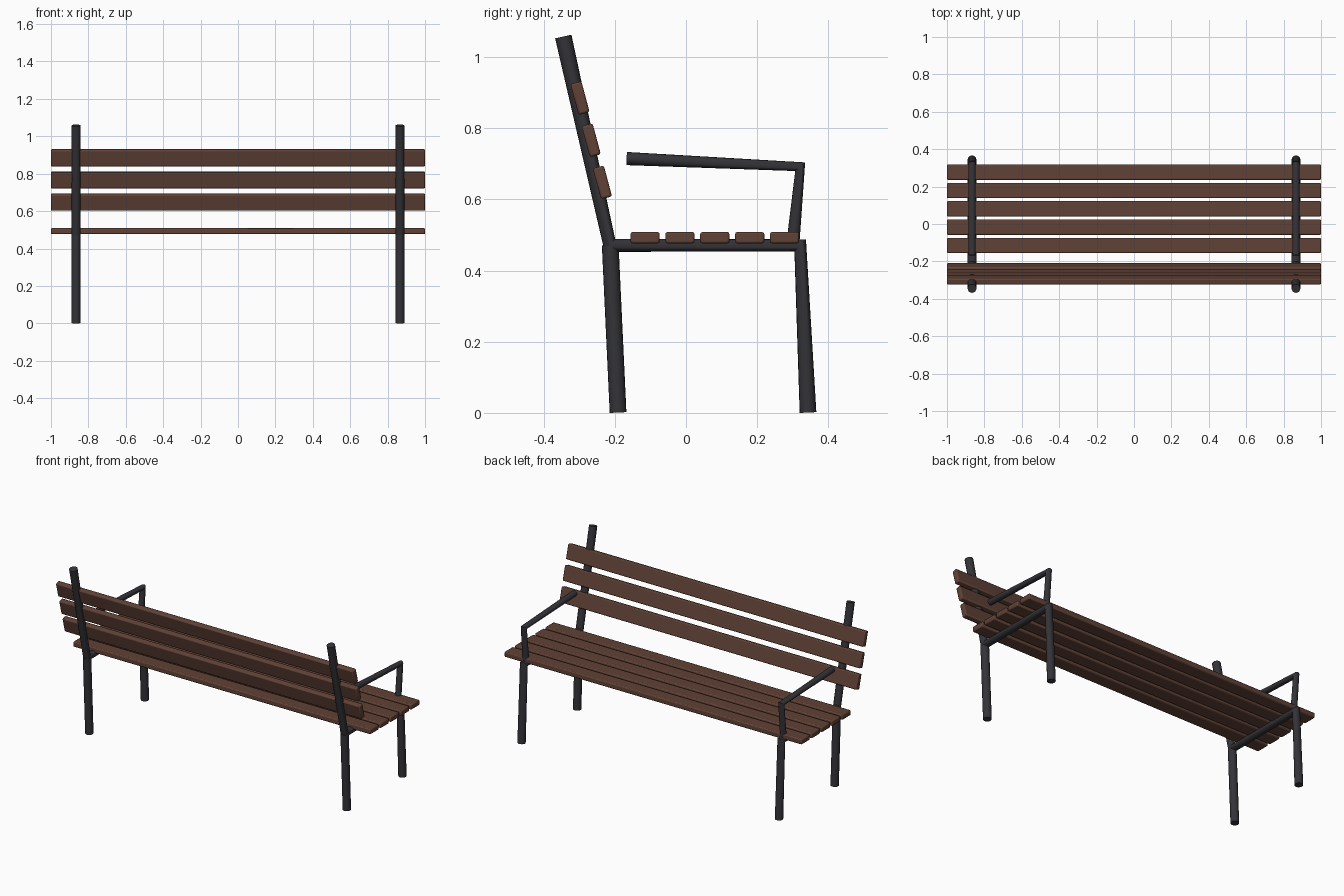
import bpy
from math import radians

cube = bpy.data.objects.get("Cube")
if cube:
    bpy.data.objects.remove(cube, do_unlink=True)


def material(name, colour):
    mat = bpy.data.materials.new(name)
    mat.use_nodes = True
    mat.diffuse_color = (*colour, 1)
    mat.node_tree.nodes["Principled BSDF"].inputs["Base Color"].default_value = (*colour, 1)
    return mat


WOOD = material("brown wood", (0.117, 0.054, 0.037))
METAL = material("dark metal", (0.034, 0.034, 0.040))


def finish(obj, mat, angle):
    obj.data.materials.clear()
    obj.data.materials.append(mat)
    bpy.ops.object.select_all(action="DESELECT")
    obj.select_set(True)
    bpy.context.view_layer.objects.active = obj
    bpy.ops.object.shade_smooth_by_angle(angle=radians(angle))


def tube(name, x, path, radius):
    """Bent tube through (y, z) points in the plane at x."""
    curve = bpy.data.curves.new(name + "_path", "CURVE")
    curve.dimensions = "3D"
    curve.bevel_depth = radius
    curve.bevel_resolution = 6
    curve.use_fill_caps = True
    spline = curve.splines.new("POLY")
    spline.points.add(len(path) - 1)
    for point, (y, z) in zip(spline.points, path):
        point.co = (x, y, z, 1)
    helper = bpy.data.objects.new(name + "_path", curve)
    bpy.context.collection.objects.link(helper)
    bpy.context.view_layer.update()
    mesh = bpy.data.meshes.new_from_object(
        helper.evaluated_get(bpy.context.evaluated_depsgraph_get()))
    bpy.data.objects.remove(helper, do_unlink=True)
    obj = bpy.data.objects.new(name, mesh)
    bpy.context.collection.objects.link(obj)
    finish(obj, METAL, 40)


def slat(name, y, z, depth, tilt=0):
    """Full-length plank with softened edges."""
    bpy.ops.mesh.primitive_cube_add(size=1, location=(0, y, z))
    obj = bpy.context.object
    obj.name = name
    obj.scale = (2, depth, 0.032)
    bpy.ops.object.transform_apply(location=False, rotation=False, scale=True)
    obj.rotation_euler.x = radians(tilt)
    bevel = obj.modifiers.new("soft_edges", "BEVEL")
    bevel.width = 0.006
    bevel.segments = 2
    finish(obj, WOOD, 50)


# Metal frames at both ends
for side, x in (("left", 0.866), ("right", -0.866)):
    # Back post, seat rail and front leg are one bent tube
    tube(side + "_frame", x,
         [(-0.345, 1.058), (-0.214, 0.471), (0.321, 0.471), (0.343, 0.001)], 0.0235)
    tube(side + "_back_leg", x, [(-0.213, 0.471), (-0.191, 0.001)], 0.0235)
    tube(side + "_armrest", x, [(-0.167, 0.715), (0.321, 0.692), (0.300, 0.471)], 0.0185)

# Seat slats
for i in range(5):
    slat(f"seat_slat_{i + 1}", -0.115 + i * 0.098, 0.4925, 0.082)

# Leaning backrest slats
for i in range(3):
    slat(f"back_slat_{i + 1}", -0.235 - i * 0.0315, 0.648 + i * 0.1185, 0.09, 105)
